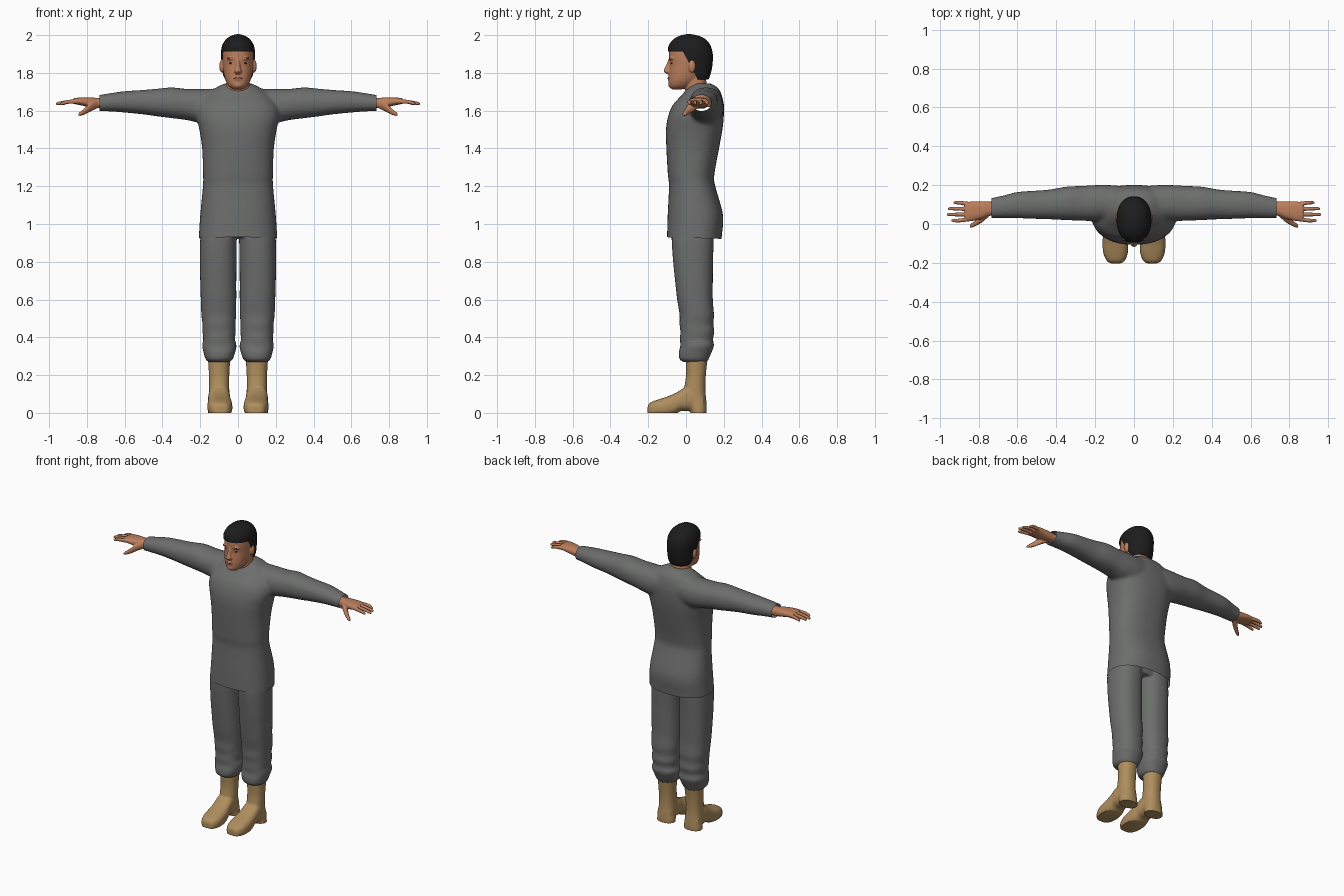
import bpy
import bmesh
from math import sin, cos, pi, radians
from mathutils import Matrix, Vector

UNIT = 0.01  # all sizes below are in hundredths

default_cube = bpy.data.objects.get("Cube")
if default_cube:
    bpy.data.objects.remove(default_cube, do_unlink=True)


def material(name, red, green, blue):
    mat = bpy.data.materials.new(name)
    mat.use_nodes = True
    colour = (red, green, blue, 1)
    mat.diffuse_color = colour
    shader = next(n for n in mat.node_tree.nodes if n.type == 'BSDF_PRINCIPLED')
    shader.inputs["Base Color"].default_value = colour
    shader.inputs["Roughness"].default_value = 0.8
    return mat


cloth = material("grey cloth", 0.15, 0.155, 0.15)
leather = material("tan leather", 0.43, 0.27, 0.11)
skin = material("skin", 0.5, 0.21, 0.11)
hair = material("black hair", 0.012, 0.012, 0.012)
lip = material("lips", 0.36, 0.13, 0.08)
eye = material("dark eyes", 0.06, 0.03, 0.02)


def catmull(p0, p1, p2, p3, t):
    return [b + t / 2 * (c - a + t * (2 * a - 5 * b + 4 * c - d + t * (3 * (b - c) + d - a)))
            for a, b, c, d in zip(p0, p1, p2, p3)]


def loft(bm, axis, rings, power=2.2, side=1, steps=4, sides=40):
    """Skin rounded sections along an axis. A ring is (position, low, high, low, high)
    in the other two axes; a ring of four values is (position, half width, low, high)."""
    rings = [(r[0], -r[1], r[1], r[2], r[3]) if len(r) == 4 else r for r in rings]
    padded = [rings[0]] + rings + [rings[-1]]
    dense = [catmull(*padded[i:i + 4], k / steps)
             for i in range(len(rings) - 1) for k in range(steps)] + [rings[-1]]
    loops = []
    for t, a0, a1, b0, b1 in dense:
        loop = []
        for k in range(sides):
            c, s = cos(2 * pi * k / sides), sin(2 * pi * k / sides)
            c = abs(c) ** (2 / power) * (1 if c > 0 else -1)
            s = abs(s) ** (2 / power) * (1 if s > 0 else -1)
            co = [(a0 + a1 + (a1 - a0) * c) / 2, (b0 + b1 + (b1 - b0) * s) / 2]
            co.insert("xyz".index(axis), t)
            co[0] *= side
            loop.append(bm.verts.new(Vector(co) * UNIT))
        loops.append(loop)
    for low, high in zip(loops, loops[1:]):
        for k in range(sides):
            j = (k + 1) % sides
            bm.faces.new((low[k], low[j], high[j], high[k]))
    bm.faces.new(loops[0])
    bm.faces.new(loops[-1])


def ball(bm, centre, radii):
    matrix = Matrix.Translation(Vector(centre) * UNIT) @ Matrix.Diagonal((*radii, 1 / UNIT)) * UNIT
    matrix[3][3] = 1
    bmesh.ops.create_uvsphere(bm, u_segments=24, v_segments=14, radius=1, matrix=matrix)


def finish(name, bm, mat, voxel=0, smooth=4, cuts=(), fill=False):
    """Fuse the pieces into one smooth skin, then trim it; a cut drops the side its normal faces."""
    bmesh.ops.recalc_face_normals(bm, faces=bm.faces)
    mesh = bpy.data.meshes.new(name)
    bm.to_mesh(mesh)
    bm.free()
    obj = bpy.data.objects.new(name, mesh)
    bpy.context.scene.collection.objects.link(obj)
    if voxel:
        remesh = obj.modifiers.new("fuse", 'REMESH')
        remesh.mode = 'VOXEL'
        remesh.voxel_size = voxel * UNIT
        relax = obj.modifiers.new("relax", 'SMOOTH')
        relax.iterations = smooth
        graph = bpy.context.evaluated_depsgraph_get()
        mesh = bpy.data.meshes.new_from_object(obj.evaluated_get(graph))
        obj.modifiers.clear()
        obj.data = mesh
        mesh.name = name
    if cuts:
        bm = bmesh.new()
        bm.from_mesh(mesh)
        for point, normal in cuts:
            bmesh.ops.bisect_plane(bm, geom=bm.verts[:] + bm.edges[:] + bm.faces[:],
                                   plane_co=Vector(point) * UNIT,
                                   plane_no=Vector(normal).normalized(), clear_outer=True)
        if fill:
            bmesh.ops.holes_fill(bm, edges=[e for e in bm.edges if e.is_boundary], sides=0)
        bm.to_mesh(mesh)
        bm.free()
    mesh.materials.clear()
    mesh.materials.append(mat)
    for face in mesh.polygons:
        face.material_index = 0
        face.use_smooth = True
    mesh.set_sharp_from_angle(angle=radians(50))
    return obj


# Tunic: body and both sleeves fused, then cut open at hem and cuffs
bm = bmesh.new()
loft(bm, "z", [(88, 21, -10, 18.5), (94, 20.7, -10, 19), (105, 20, -9.7, 19.6),
               (120, 18.6, -9, 15.5), (126, 18.5, -9.6, 15), (140, 19, -10.4, 17.5),
               (150, 20.5, -10.6, 19.3), (157, 22, -9.5, 20), (163, 21, -7, 20),
               (168, 17, -2.5, 19), (172, 12, 1, 17), (174.5, 7, 4, 13)], power=2.4)
for side in (1, -1):
    loft(bm, "x", [(0, 3, 19, 155, 171), (12, 2, 20, 153, 171.5), (20, 1.5, 20, 153.5, 171.5),
                   (27, 1.7, 19.6, 155, 171.5), (35, 2, 19.2, 156, 172.3), (43, 2.4, 17.8, 157, 171.6),
                   (50, 2.6, 17.2, 158, 171), (60, 3, 16.5, 159, 170.3),
                   (68, 3, 14.5, 159.6, 169.2), (78, 3, 12.5, 160, 167.5)], side=side)
finish("tunic", bm, cloth, voxel=1, smooth=6,
       cuts=[((0, 0, 92.7), (0, -0.03, -1)), ((73.3, 0, 0), (1, 0, 0)), ((-73.3, 0, 0), (-1, 0, 0))])

# Trousers gathered above the boots
bm = bmesh.new()
loft(bm, "z", [(93, 18, -6, 13), (98, 18, -6, 13), (104, 16, -5, 12)])
for side in (1, -1):
    loft(bm, "z", [(27, 4.5, 15.5, -1.5, 11.2), (28.5, 2.8, 17.2, -3.5, 12),
                   (32, 1.5, 18.2, -3.8, 13.5), (35.5, .8, 19, -3, 14.8),
                   (39, 1.6, 18.4, -3.2, 14.3), (43, 1.2, 18.8, -3, 15), (47, 1.4, 18.8, -3.4, 14.5),
                   (52, 1, 19.4, -3.4, 14.8), (60, .9, 19.7, -4.7, 14.2), (70, .9, 20, -5.8, 14.2),
                   (80, .8, 20.2, -6.8, 14.3), (92, .6, 20, -7.6, 14.6), (99, .5, 19, -7, 14)],
         power=2.3, side=side)
finish("trousers", bm, cloth, voxel=.7, smooth=4)

for side, word in ((1, "left"), (-1, "right")):
    # Boot: shaft and foot, cut flat under the sole with a raised arch
    bm = bmesh.new()
    loft(bm, "z", [(-2, 4, 16, 2.5, 10.8), (2, 4, 16, 2, 11), (6, 4.4, 15.6, 0, 10.8),
                   (12, 4.6, 15.4, -1, 10.3), (20, 4.6, 15.4, 0, 10.5), (30, 4, 16, -.3, 11.6)],
         side=side)
    loft(bm, "y", [(-20.3, 7, 12, -1, 3.5), (-19, 4.8, 14, -2, 5.4), (-15, 3.2, 15.8, -2, 7),
                   (-10, 3, 16.2, -2, 8.6), (-6, 3.4, 16, -1, 10.3), (-3, 4, 15.8, .9, 12),
                   (0, 4.2, 15.8, 1, 14), (4, 4.5, 15.5, 1, 14), (9, 5, 15, 1, 10)],
         power=2.6, side=side)
    finish(word + "_boot", bm, leather, voxel=.6, smooth=4,
           cuts=[((0, 0, 0), (0, 0, -1))], fill=True)

    # Hand: palm, four fingers and a lowered thumb
    bm = bmesh.new()
    loft(bm, "x", [(67, 4.5, 11.5, 161, 166.5), (74, 4.3, 11.5, 161.3, 166.7),
                   (78, 2.8, 11.6, 161.7, 167), (83, 1.6, 11.6, 162.8, 167),
                   (87, 1.6, 11.2, 163.6, 166.6)], power=2.5, side=side)
    for y, spread, tip in ((2.6, -.8, 94), (5.1, -.2, 96.3), (7.6, .3, 95.7), (10.2, .8, 93)):
        loft(bm, "x", [(84, y - 1.1, y + 1.1, 163.7, 166.3),
                       (90, y + spread - 1, y + spread + 1, 163.6, 165.7),
                       (tip - 1, y + spread - .8, y + spread + .8, 163, 164.7),
                       (tip, y + spread - .4, y + spread + .4, 163.2, 164)],
             side=side, sides=16)
    loft(bm, "x", [(74, 4.5, 8, 161.5, 166), (78, 1, 5.5, 159.6, 164.5), (81, -.8, 2.4, 158, 161.5),
                   (83.6, -1.9, .4, 157.2, 159.4), (84.5, -1.9, -.8, 157.4, 158.4)],
         side=side, sides=16)
    finish(word + "_hand", bm, skin, voxel=.35, smooth=3)

# Head, neck, nose, brow, chin and ears as one skin
bm = bmesh.new()
loft(bm, "z", [(162, 8, 1, 14), (168, 7, .2, 13), (172, 6.4, -.6, 11.5), (180, 6, -1, 10)])
loft(bm, "z", [(171.3, 2.5, -7.4, -2), (173, 4.8, -8.9, 3), (176, 6.6, -9.2, 7), (180, 7.6, -9, 10.5),
               (184, 8, -8.7, 12.5), (188, 8.2, -9, 13.2), (192, 8, -8.8, 13), (195, 7, -7.5, 11.5),
               (197.5, 5, -5, 8), (198.7, 1.5, -1, 4)])
loft(bm, "z", [(179.3, 1.3, -10, -7), (180.8, 2, -11.8, -7), (182.5, 1.4, -11.3, -7),
               (185, 1, -10.2, -7), (187.5, .8, -9.2, -7)], sides=20)
ball(bm, (0, -7.6, 173.6), (2.6, 1.8, 1.8))
ball(bm, (0, -8.3, 177), (2.6, 1.4, 1.6))
for side in (1, -1):
    ball(bm, (3.3 * side, -7.6, 187.6), (2.8, 1.4, .9))
    ball(bm, (8.5 * side, 3.2, 183.5), (1.4, 1.9, 3.4))
finish("head", bm, skin, voxel=.4, smooth=4)

# Eyes, eyebrows and mouth as thin slivers on the face
for side, word in ((1, "left"), (-1, "right")):
    bm = bmesh.new()
    ball(bm, (3.4 * side, -7.5, 185.1), (1.3, .6, .45))
    finish(word + "_eye", bm, eye)
    bm = bmesh.new()
    ball(bm, (3.5 * side, -8.3, 187.9), (2.1, .6, .3))
    finish(word + "_eyebrow", bm, eye)
bm = bmesh.new()
ball(bm, (0, -9.2, 177.2), (2.3, .6, .6))
finish("mouth", bm, lip)


# Hair: a shell over the skull, trimmed into a crown and a nape
def hair_shell():
    shell = bmesh.new()
    loft(shell, "z", [(174, 5, 4, 10.5), (178, 7.6, -2, 12.6), (182, 8.4, -6, 13.7),
                      (186, 8.8, -8.8, 14.2), (190, 9, -9.5, 14.2), (194, 8.6, -9.4, 13.2),
                      (197.3, 6.8, -7.2, 11), (199.4, 4.2, -4, 7.5), (200.5, 1, 0, 3)])
    return shell


hairline, nape, temple = (0, 0, 191.3), (0, 0, 176.6), (0, -2, 192)
finish("hair_crown", hair_shell(), hair, voxel=.6, smooth=3, cuts=[(hairline, (0, 0, -1))])
finish("hair_nape", hair_shell(), hair, voxel=.6, smooth=3,
       cuts=[(hairline, (0, 0, 1)), (temple, (0, -15, -8)), (nape, (0, 0, -1))])
